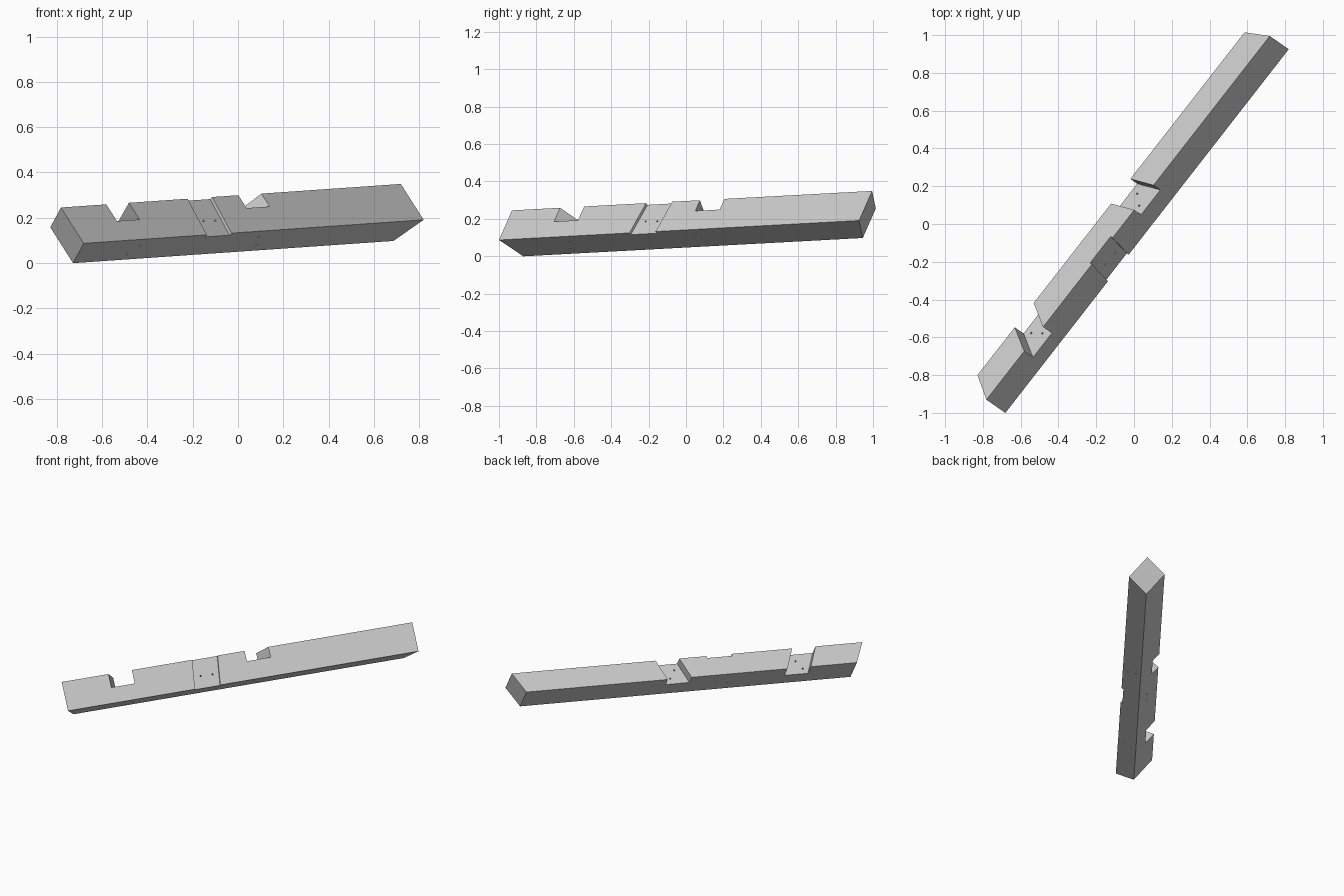
import bpy, bmesh, math
from mathutils import Matrix, Vector

if "Cube" in bpy.data.objects:
    bpy.data.objects.remove(bpy.data.objects["Cube"])

# Beam frame: x along the beam, y up its side, z out of its front face
LENGTH, HEIGHT, DEPTH = 2.443, 0.2, 0.148
MITRE = 0.07
along = Vector((1.5, 1.925, 0.104)).normalized()
up = Vector((-0.5, 0.35, 0.79))
up = (up - along * up.dot(along)).normalized()
out = along.cross(up)
frame = Matrix((along, up, out)).transposed().to_4x4()
frame.translation = (-0.681, -1.0, 0.087)

grey = bpy.data.materials.new("light_grey")
grey.use_nodes = True
colour = (0.6, 0.6, 0.6, 1)
grey.diffuse_color = colour
grey.node_tree.nodes["Principled BSDF"].inputs["Base Color"].default_value = colour


def prism(name, outline, extrude):
    """Extrude a flat outline of local points into a solid object."""
    bm = bmesh.new()
    face = bm.faces.new([bm.verts.new(p) for p in outline])
    made = bmesh.ops.extrude_face_region(bm, geom=[face])["geom"]
    moved = [g for g in made if isinstance(g, bmesh.types.BMVert)]
    bmesh.ops.translate(bm, verts=moved, vec=extrude)
    bmesh.ops.recalc_face_normals(bm, faces=bm.faces)
    mesh = bpy.data.meshes.new(name)
    bm.to_mesh(mesh)
    bm.free()
    mesh.materials.append(grey)
    obj = bpy.data.objects.new(name, mesh)
    bpy.context.collection.objects.link(obj)
    obj.matrix_world = frame
    return obj


def top_notch(name, start, end, floor, skew):
    """Slot across the top face; skew is its drift from front to back."""
    over = 0.05
    k = skew / DEPTH
    zs = (over, -DEPTH - over)
    outline = [(start - k * zs[0], floor, zs[0]), (end - k * zs[0], floor, zs[0]),
               (end - k * zs[1], floor, zs[1]), (start - k * zs[1], floor, zs[1])]
    return prism(name, outline, (0, HEIGHT, 0))


def hole(name, x, other, vertical):
    """Thin bore through the beam, vertical or front to back."""
    ring = []
    for i in range(12):
        a = math.tau * i / 12
        dx, dy = 0.005 * math.cos(a), 0.005 * math.sin(a)
        ring.append((x + dx, -0.05, other + dy) if vertical
                    else (x + dx, other + dy, 0.05))
    return prism(name, ring, (0, 0.4, 0) if vertical else (0, 0, -0.3))


# Beam with both ends mitred
beam = prism("beam", [(0, 0, 0), (LENGTH, 0, 0), (LENGTH - MITRE, 0, -DEPTH),
                      (MITRE, 0, -DEPTH)], (0, HEIGHT, 0))

# Two skewed notches in the top and a shallow skewed recess in the front
cutters = [
    top_notch("near_notch", 0.326, 0.489, 0.107, 0.065),
    top_notch("far_notch", 1.275, 1.441, 0.128, -0.053),
]
lean, low, high = 0.125, -0.05, HEIGHT + 0.05
cutters.append(prism("front_recess", [
    (0.885 + lean * low, low, -0.015), (1.062 + lean * low, low, -0.015),
    (1.062 + lean * high, high, -0.015), (0.885 + lean * high, high, -0.015)],
    (0, 0, 0.1)))

# Paired peg holes through each joint
for x, z in ((0.418, -0.110), (0.456, -0.050), (1.347, -0.107), (1.305, -0.047)):
    cutters.append(hole("notch_hole", x, z, True))
for x, y in ((0.947, 0.086), (1.029, 0.083)):
    cutters.append(hole("recess_hole", x, y, False))

for cutter in cutters:
    mod = beam.modifiers.new(cutter.name, "BOOLEAN")
    mod.operation = "DIFFERENCE"
    mod.solver = "EXACT"
    mod.object = cutter

# Bake the cuts and drop the cutters
bpy.context.view_layer.update()
graph = bpy.context.evaluated_depsgraph_get()
mesh = bpy.data.meshes.new_from_object(beam.evaluated_get(graph))
beam.modifiers.clear()
beam.data = mesh
for cutter in cutters:
    bpy.data.objects.remove(cutter)
